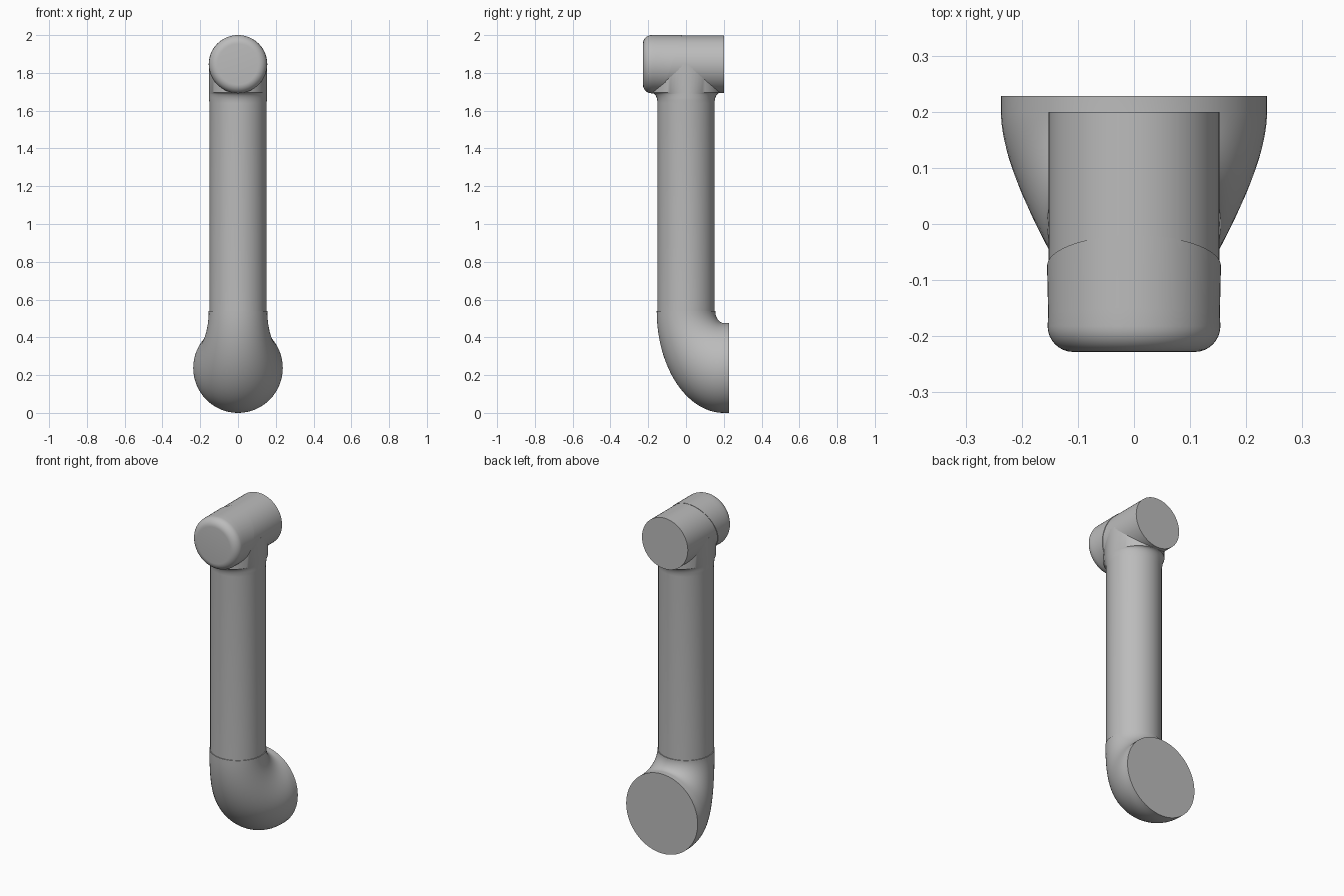
import bpy, bmesh
from math import sin, cos, pi, radians
from mathutils import Vector

cube = bpy.data.objects.get("Cube")
if cube:
    bpy.data.objects.remove(cube)

SEG = 64
TUBE_Z = 1.846

grey = bpy.data.materials.new("plain grey")
grey.use_nodes = True
grey.diffuse_color = (0.5, 0.5, 0.5, 1)
grey.node_tree.nodes["Principled BSDF"].inputs["Base Color"].default_value = (0.5, 0.5, 0.5, 1)


def ring(center, across, other):
    """Ellipse of points around a centre, spanned by two half-axis vectors."""
    c, a, b = Vector(center), Vector(across), Vector(other)
    return [c + a * cos(2 * pi * i / SEG) + b * sin(2 * pi * i / SEG) for i in range(SEG)]


def loft(name, rings):
    """Closed solid skinned through the rings, with flat end caps."""
    bm = bmesh.new()
    rows = [[bm.verts.new(p) for p in r] for r in rings]
    for lower, upper in zip(rows, rows[1:]):
        for i in range(SEG):
            j = (i + 1) % SEG
            bm.faces.new((lower[i], lower[j], upper[j], upper[i]))
    bm.faces.new(rows[0])
    bm.faces.new(rows[-1])
    bmesh.ops.recalc_face_normals(bm, faces=bm.faces)
    mesh = bpy.data.meshes.new(name)
    bm.to_mesh(mesh)
    bm.free()
    mesh.materials.append(grey)
    obj = bpy.data.objects.new(name, mesh)
    bpy.context.collection.objects.link(obj)
    bpy.ops.object.select_all(action='DESELECT')
    obj.select_set(True)
    bpy.context.view_layer.objects.active = obj
    bpy.ops.object.shade_smooth_by_angle(angle=radians(35))
    return obj


# Upright shaft, flaring front to back where it meets the cross tube
shaft = [ring((0, 0, z), (0.151, 0, 0), (0, 0.151, 0)) for z in (0.5, 1.64)]
for k in range(1, 7):
    a = k / 6 * pi / 2
    shaft.append(ring((0, 0, 1.64 + 0.055 * sin(a)), (0.153, 0, 0),
                      (0, 0.151 + 0.03 * (1 - cos(a)), 0)))
shaft.append(ring((0, 0, TUBE_Z), (0.153, 0, 0), (0, 0.18, 0)))
loft("shaft", shaft)

# Horizontal cross tube at the top
loft("cross_tube", [ring((0, y, TUBE_Z), (0.152, 0, 0), (0, 0, 0.152)) for y in (-0.18, 0.2)])

# Rounded front cap with a slanted rear seam
R, B = 0.154, 0.046
cap = [ring((0, -0.075, TUBE_Z), (R + 0.001, 0, 0), (0, 0.055, R)),
       ring((0, -0.16, TUBE_Z), (R - 0.001, 0, 0), (0, 0.01, R))]
for k in range(9):
    a = k / 8 * pi / 2
    r = R - B * (1 - cos(a))
    cap.append(ring((0, -0.182 - B * sin(a), TUBE_Z), (r, 0, 0), (0, 0, r)))
loft("front_cap", cap)

# Widening elbow from the shaft down to the rear flange
elbow = []
STEPS = 28
for k in range(STEPS + 1):
    t = k / STEPS
    a = t * pi / 2
    outer = Vector((0, 0.2 - 0.355 * cos(a), 0.54 - 0.54 * sin(a)))
    inner = Vector((0, 0.2 - 0.045 * cos(a), 0.54 - 0.064 * sin(a)))
    width = 0.155 + 0.082 * t * t * (3 - 2 * t)
    elbow.append(ring((outer + inner) / 2, (width, 0, 0), (inner - outer) / 2))
elbow.append(ring((0, 0.228, 0.238), (0.237, 0, 0), (0, 0, 0.238)))
loft("elbow", elbow)
